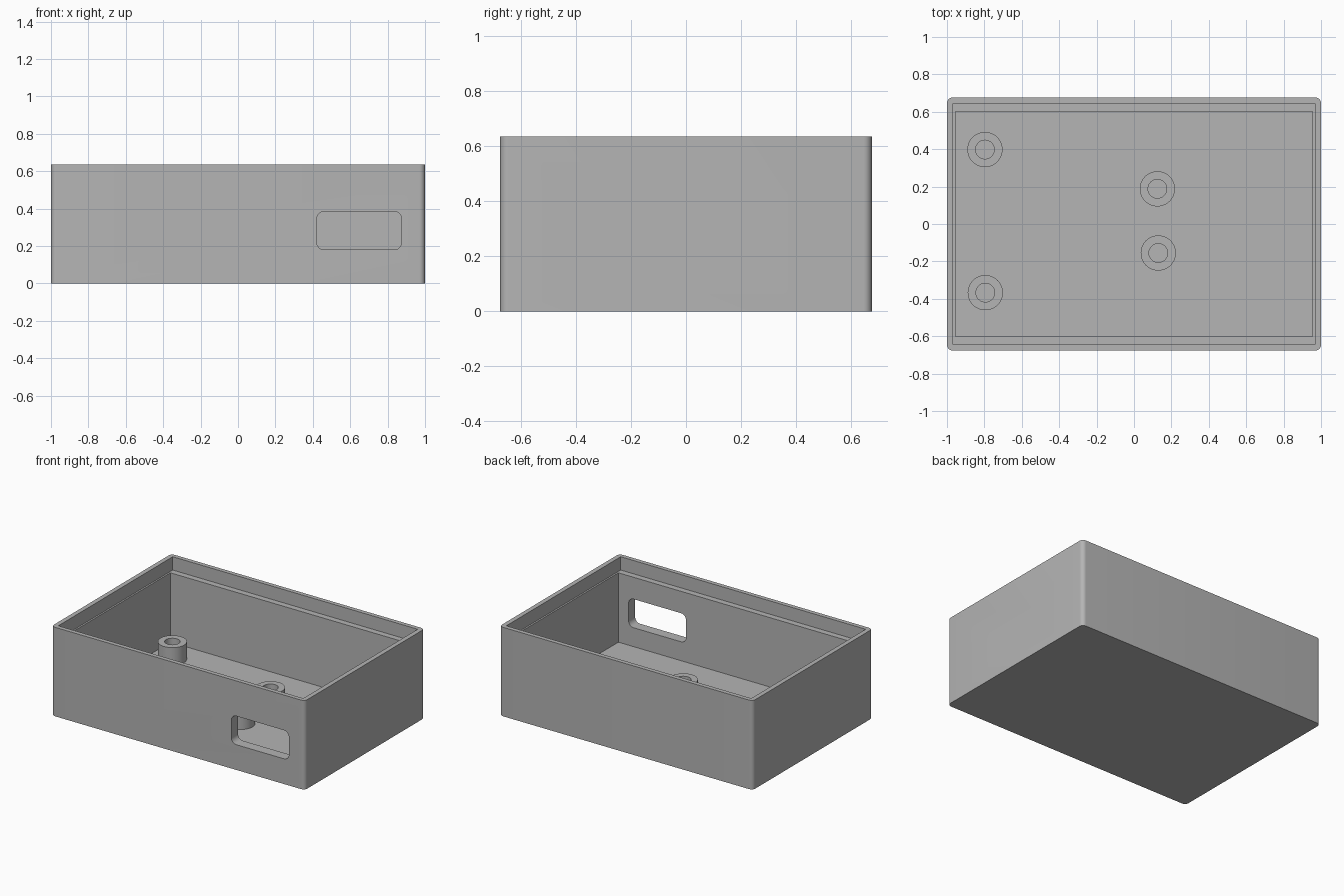
import bpy
import bmesh
from math import pi, cos, sin
from mathutils import Matrix, Vector

cube = bpy.data.objects.get("Cube")
if cube:
    bpy.data.objects.remove(cube, do_unlink=True)

# Main dimensions
HEIGHT, FLOOR, LEDGE = 0.635, 0.045, 0.54
OUTER = (1.0, 0.676)
RECESS = (0.967, 0.645)
INNER = (0.955, 0.602)

grey = bpy.data.materials.new("plain grey")
grey.use_nodes = True
colour = (0.46, 0.46, 0.46, 1)
grey.diffuse_color = colour
grey.node_tree.nodes["Principled BSDF"].inputs["Base Color"].default_value = colour


def make_object(name, bm):
    bmesh.ops.recalc_face_normals(bm, faces=bm.faces)
    mesh = bpy.data.meshes.new(name)
    bm.to_mesh(mesh)
    bm.free()
    mesh.materials.append(grey)
    obj = bpy.data.objects.new(name, mesh)
    bpy.context.collection.objects.link(obj)
    return obj


def activate(obj):
    bpy.ops.object.select_all(action='DESELECT')
    obj.select_set(True)
    bpy.context.view_layer.objects.active = obj


def smooth(obj):
    activate(obj)
    bpy.ops.object.shade_smooth_by_angle(angle=pi / 6)


def prism(name, half, low, high, radius=0.0, matrix=Matrix(), steps=8):
    """Rounded rectangle extruded from low to high, then transformed."""
    outline = []
    for i, (sx, sy) in enumerate([(1, 1), (-1, 1), (-1, -1), (1, -1)]):
        cx, cy = sx * (half[0] - radius), sy * (half[1] - radius)
        for k in range(steps + 1 if radius else 1):
            a = (i + k / steps) * pi / 2
            outline.append((cx + radius * cos(a), cy + radius * sin(a)))
    bm = bmesh.new()
    face = bm.faces.new([bm.verts.new((x, y, low)) for x, y in outline])
    top = bmesh.ops.extrude_face_region(bm, geom=[face])
    verts = [g for g in top["geom"] if isinstance(g, bmesh.types.BMVert)]
    bmesh.ops.translate(bm, verts=verts, vec=Vector((0, 0, high - low)))
    bm.transform(matrix)
    return make_object(name, bm)


def cut(target, cutter):
    cutter.hide_render = True
    mod = target.modifiers.new("cut", 'BOOLEAN')
    mod.operation = 'DIFFERENCE'
    mod.solver = 'EXACT'
    mod.object = cutter
    activate(target)
    bpy.ops.object.modifier_apply(modifier=mod.name)
    bpy.data.objects.remove(cutter, do_unlink=True)


# Open case with a stepped rim for a lid
case = prism("case", OUTER, 0, HEIGHT, radius=0.03)
cut(case, prism("cavity_cutter", INNER, FLOOR, HEIGHT + 0.1))
cut(case, prism("rim_cutter", RECESS, LEDGE, HEIGHT + 0.1))

# Rounded port openings through the front wall and the left wall
front_port = Matrix.Translation((0.648, -0.64, 0.282)) @ Matrix.Rotation(pi / 2, 4, 'X')
cut(case, prism("front_port_cutter", (0.227, 0.102), -0.1, 0.1, 0.04, front_port))
side_port = Matrix.Translation((0.98, -0.022, 0.218)) @ Matrix.Rotation(pi / 2, 4, 'Y')
cut(case, prism("side_port_cutter", (0.123, 0.242), -0.1, 0.1, 0.04, side_port))
smooth(case)


# Hollow mounting posts on the floor
def post(name, x, y, outer=0.094, inner=0.05, top=0.17, sides=48):
    bm = bmesh.new()
    rings = []
    for r, z in [(outer, FLOOR), (outer, top), (inner, top), (inner, FLOOR)]:
        rings.append([bm.verts.new((x + r * cos(2 * pi * i / sides),
                                    y + r * sin(2 * pi * i / sides), z))
                      for i in range(sides)])
    for a, b in zip(rings, rings[1:]):
        for i in range(sides):
            j = (i + 1) % sides
            bm.faces.new((a[i], a[j], b[j], b[i]))
    smooth(make_object(name, bm))


post("back_right_post", -0.797, 0.398)
post("front_right_post", -0.795, -0.367)
post("back_middle_post", 0.125, 0.188)
post("front_middle_post", 0.13, -0.155)
